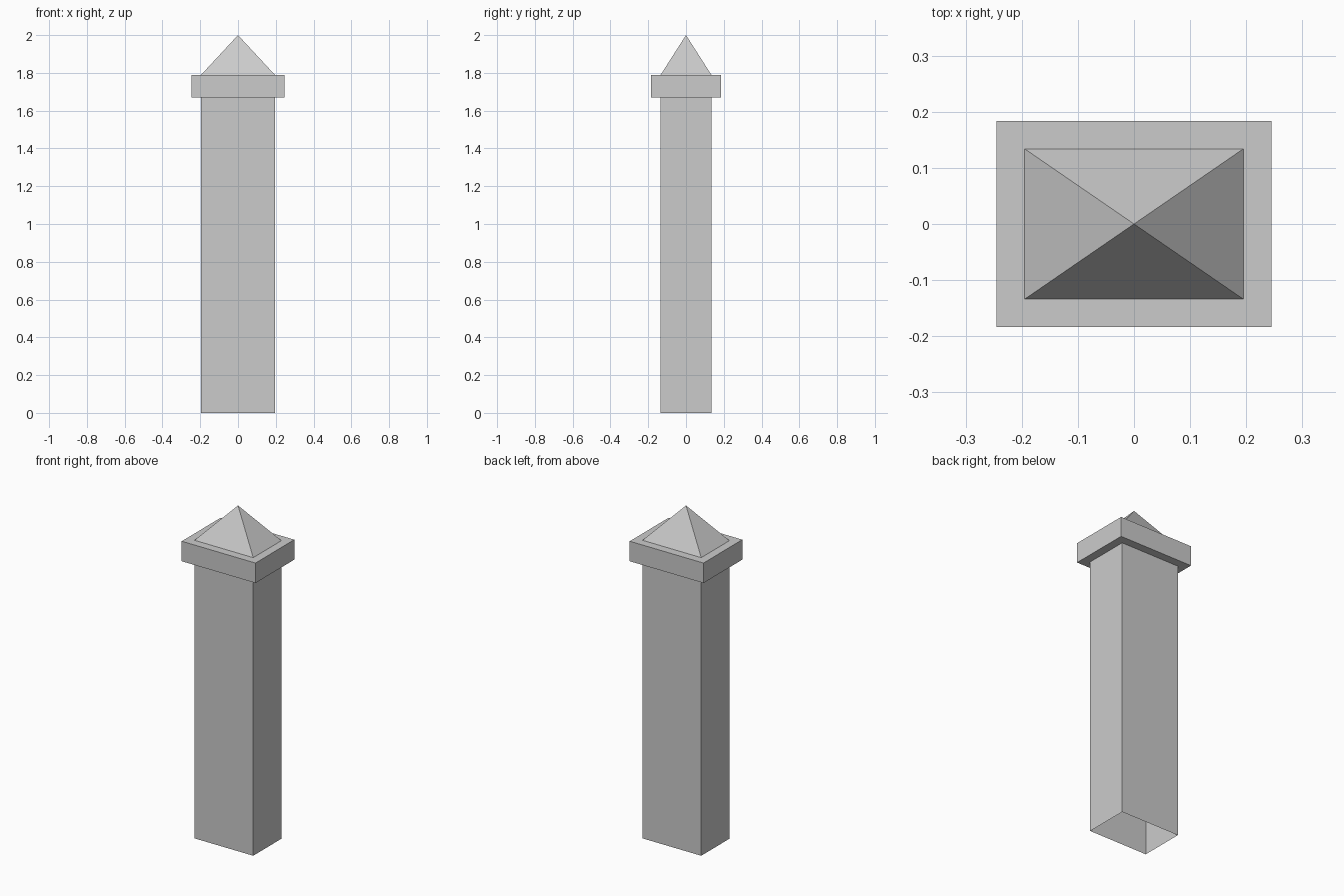
import bpy
import bmesh

if "Cube" in bpy.data.objects:
    bpy.data.objects.remove(bpy.data.objects["Cube"])


def rect(bm, hx, hy, z):
    return [bm.verts.new((sx * hx, sy * hy, z))
            for sx, sy in ((-1, -1), (1, -1), (1, 1), (-1, 1))]


def shell(name, sections, apex=None):
    """Skin a stack of rectangles, leaving the ends open; optionally close to a point."""
    bm = bmesh.new()
    rings = [rect(bm, *s) for s in sections]
    for a, b in zip(rings, rings[1:]):
        for i in range(4):
            j = (i + 1) % 4
            bm.faces.new((a[i], a[j], b[j], b[i]))
    if apex is not None:
        tip = bm.verts.new((0, 0, apex))
        for i in range(4):
            bm.faces.new((rings[-1][i], rings[-1][(i + 1) % 4], tip))
    mesh = bpy.data.meshes.new(name)
    bm.to_mesh(mesh)
    bm.free()
    obj = bpy.data.objects.new(name, mesh)
    bpy.context.collection.objects.link(obj)
    return obj


HX, HY = 0.195, 0.134       # shaft half widths
LIP = 0.05                  # cap overhang
Z_CAP, Z_ROOF, Z_TIP = 1.67, 1.79, 2.0

# Hollow shaft, open at the bottom
shell("shaft", [(HX, HY, 0), (HX, HY, Z_CAP)])

# Overhanging cap: underside rim, sides, top rim
shell("cap", [(HX, HY, Z_CAP), (HX + LIP, HY + LIP, Z_CAP),
              (HX + LIP, HY + LIP, Z_ROOF), (HX, HY, Z_ROOF)])

# Pyramid on top
shell("pyramid_top", [(HX, HY, Z_ROOF)], apex=Z_TIP)
